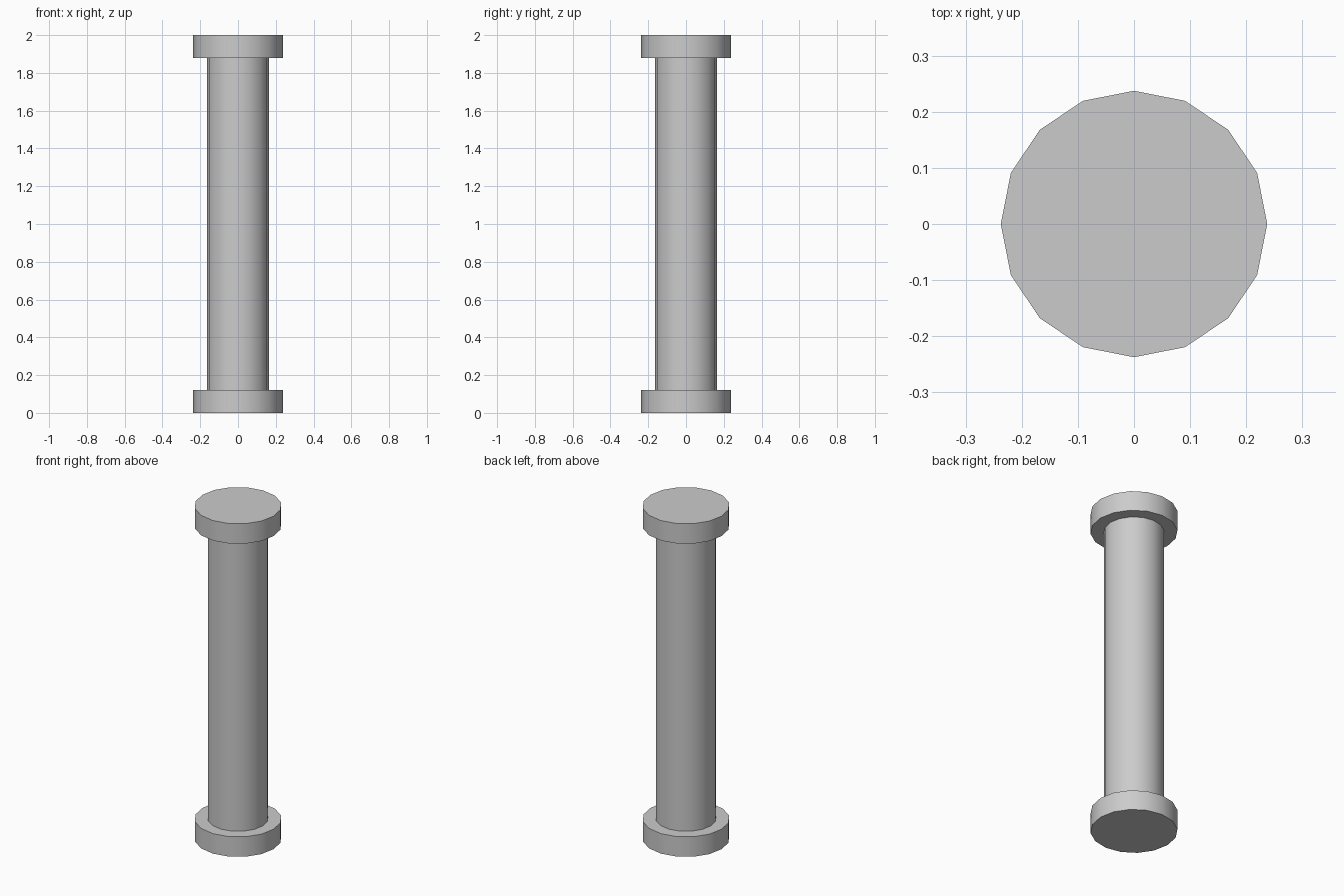
import bpy
import math

if "Cube" in bpy.data.objects:
    bpy.data.objects.remove(bpy.data.objects["Cube"])


def cylinder(name, radius, z0, z1, sides=16):
    """Upright smooth-sided cylinder with sharp rims."""
    bpy.ops.mesh.primitive_cylinder_add(
        vertices=sides, radius=radius, depth=z1 - z0,
        location=(0, 0, (z0 + z1) / 2))
    obj = bpy.context.object
    obj.name = name
    bpy.ops.object.shade_smooth_by_angle(angle=math.radians(40))
    return obj


HEIGHT = 2.0
DISC = 0.12

# Round base and matching capital
cylinder("base", 0.2375, 0, DISC)
cylinder("capital", 0.2375, HEIGHT - DISC, HEIGHT)

# Plain shaft between them
cylinder("shaft", 0.165, DISC, HEIGHT - DISC)
